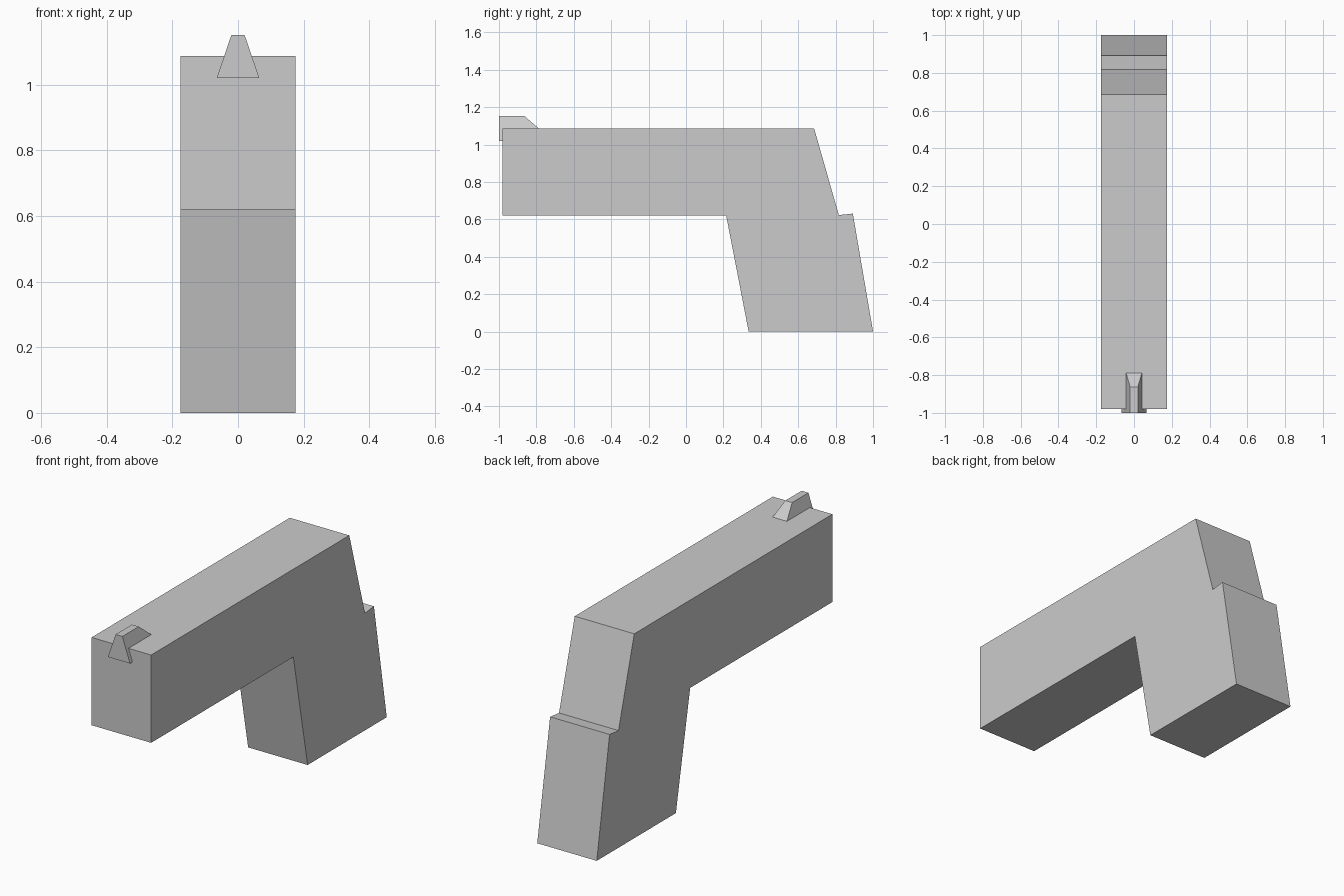
import bpy
import bmesh

cube = bpy.data.objects.get("Cube")
if cube:
    bpy.data.objects.remove(cube, do_unlink=True)

grey = bpy.data.materials.new("light_grey")
grey.use_nodes = True
colour = (0.6, 0.6, 0.6, 1)
grey.diffuse_color = colour
grey.node_tree.nodes["Principled BSDF"].inputs["Base Color"].default_value = colour


def side_profile(name, points):
    """Bridge a side outline of (y, z, half_width) points across x."""
    bm = bmesh.new()
    left = [bm.verts.new((w, y, z)) for y, z, w in points]
    right = [bm.verts.new((-w, y, z)) for y, z, w in points]
    bm.faces.new(left)
    bm.faces.new(right[::-1])
    for i in range(len(points)):
        j = (i + 1) % len(points)
        bm.faces.new((left[j], left[i], right[i], right[j]))
    bmesh.ops.recalc_face_normals(bm, faces=bm.faces)
    mesh = bpy.data.meshes.new(name)
    bm.to_mesh(mesh)
    bm.free()
    mesh.materials.append(grey)
    obj = bpy.data.objects.new(name, mesh)
    bpy.context.collection.objects.link(obj)
    return obj


# Long body and slanted grip in one outline
outline = [(-0.98, 0.62), (0.215, 0.62), (0.335, 0), (1, 0),
           (0.892, 0.631), (0.817, 0.623), (0.685, 1.087), (-0.98, 1.087)]
side_profile("body_and_grip", [(y, z, 0.175) for y, z in outline])

# Tapered front sight, sunk into the body, with a sloping back
side_profile("front_sight", [(-1, 1.02, 0.065), (-0.71, 1.02, 0.065),
                             (-0.863, 1.152, 0.02), (-1, 1.152, 0.02)])
